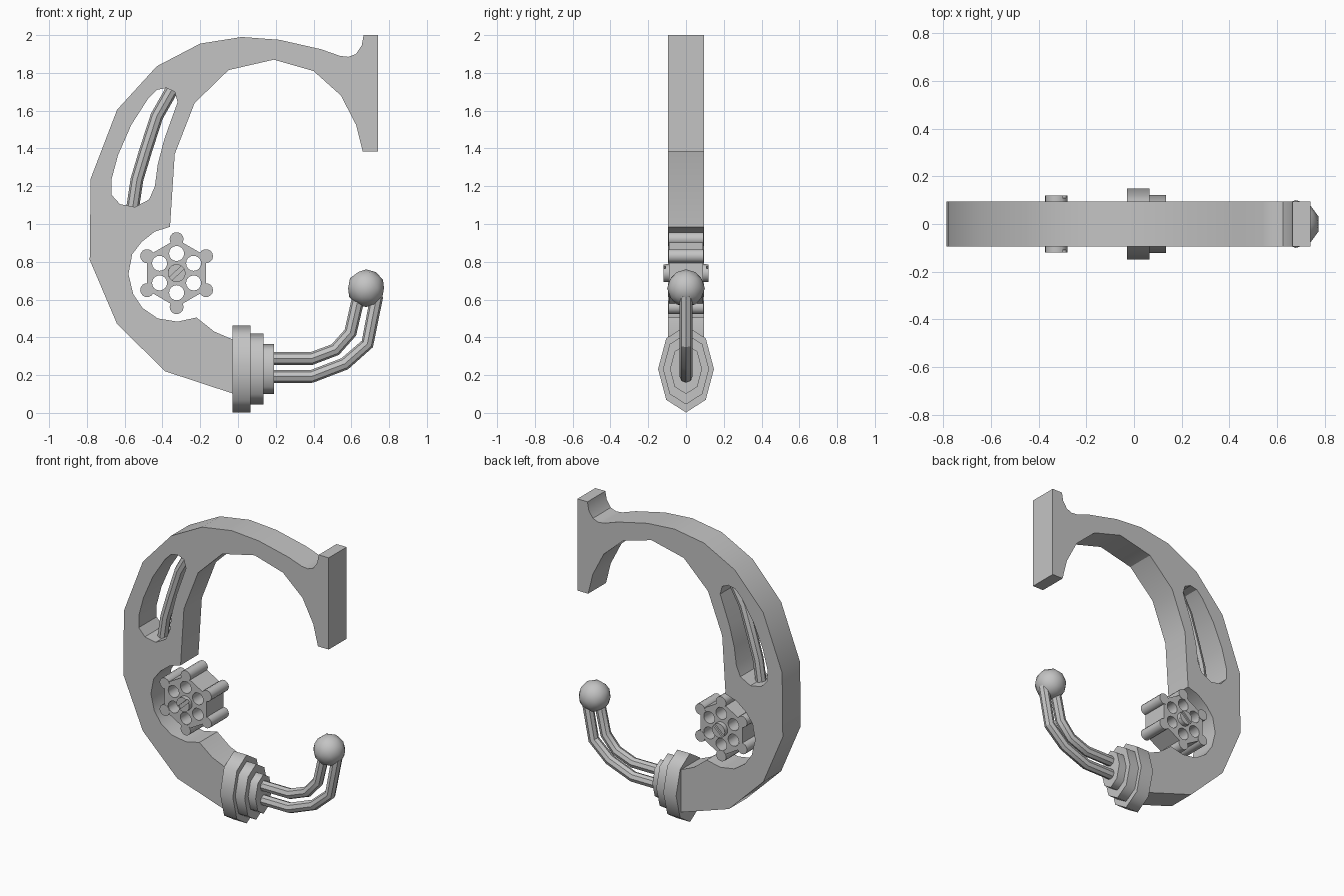
import bpy, bmesh
from math import pi, sin, cos, radians

if "Cube" in bpy.data.objects:
    bpy.data.objects.remove(bpy.data.objects["Cube"])

# One plain grey metal for everything
metal = bpy.data.materials.new("grey metal")
metal.use_nodes = True
GREY = (0.55, 0.55, 0.55, 1)
metal.diffuse_color = GREY
metal.node_tree.nodes["Principled BSDF"].inputs["Base Color"].default_value = GREY


def finish(ob, angle):
    """Give the part its material and shading."""
    ob.data.materials.clear()
    ob.data.materials.append(metal)
    bpy.ops.object.select_all(action='DESELECT')
    ob.select_set(True)
    bpy.context.view_layer.objects.active = ob
    bpy.ops.object.shade_smooth_by_angle(angle=radians(angle))
    return ob


def curve_part(name, splines, cyclic, setup, rotate=False, angle=30):
    """Turn poly splines into a mesh part."""
    cu = bpy.data.curves.new(name, 'CURVE')
    setup(cu)
    for pts in splines:
        sp = cu.splines.new('POLY')
        sp.points.add(len(pts) - 1)
        for p, (x, z) in zip(sp.points, pts):
            p.co = (x, z, 0, 1) if rotate else (x, 0, z, 1)
        sp.use_cyclic_u = cyclic
    ob = bpy.data.objects.new(name, cu)
    bpy.context.collection.objects.link(ob)
    bpy.ops.object.select_all(action='DESELECT')
    ob.select_set(True)
    bpy.context.view_layer.objects.active = ob
    if rotate:
        ob.rotation_euler.x = pi / 2
    bpy.ops.object.convert(target='MESH')
    ob = bpy.context.view_layer.objects.active
    bm = bmesh.new()
    bm.from_mesh(ob.data)
    bmesh.ops.remove_doubles(bm, verts=bm.verts, dist=0.0005)
    bmesh.ops.recalc_face_normals(bm, faces=bm.faces)
    bm.to_mesh(ob.data)
    bm.free()
    return finish(ob, angle)


def plate(name, splines, half_depth, angle=30):
    """Extrude an outline, with any holes, along y."""
    def setup(cu):
        cu.dimensions = '2D'
        cu.fill_mode = 'BOTH'
        cu.extrude = half_depth
    return curve_part(name, splines, True, setup, True, angle)


def tube(name, pts, radius=0.034):
    """Eight-sided rod along a path in the xz plane."""
    def setup(cu):
        cu.dimensions = '3D'
        cu.bevel_depth = radius
        cu.bevel_resolution = 2
        cu.use_fill_caps = True
    return curve_part(name, [pts], False, setup)


def ring(cx, cz, r, n, start=0.0, sweep=2 * pi):
    return [(cx + r * cos(start + sweep * i / n), cz + r * sin(start + sweep * i / n))
            for i in range(n)]


# Curved main frame with its slot
outline = [(.74, 2), (.74, 1.385), (.66, 1.385), (.625, 1.525), (.545, 1.68), (.4, 1.81),
           (.19, 1.87), (-.05, 1.815), (-.23, 1.64), (-.335, 1.37), (-.36, .985),
           (-.44, .96), (-.51, .905), (-.56, .84), (-.58, .735), (-.555, .63),
           (-.505, .555), (-.425, .5), (-.32, .483), (-.22, .505), (-.125, .43),
           (-.02, .385), (-.02, .1), (-.385, .22), (-.64, .47), (-.785, .81),
           (-.78, 1.24), (-.64, 1.605), (-.43, 1.835), (-.2, 1.955), (.02, 1.99),
           (.22, 1.975), (.44, 1.925), (.54, 1.89), (.585, 1.885), (.625, 1.9),
           (.655, 1.945), (.665, 2)]
slot = [(-.38, 1.72), (-.335, 1.7), (-.32, 1.645), (-.39, 1.45), (-.425, 1.315),
        (-.44, 1.2), (-.47, 1.13), (-.545, 1.09), (-.625, 1.105), (-.67, 1.155),
        (-.67, 1.235), (-.635, 1.365), (-.565, 1.525), (-.475, 1.665), (-.43, 1.71)]
plate("curved_frame", [outline, slot], 0.095)

# Rods: one inside the slot, two forming the hook arm
tube("slot_rod", [(-.56, 1.07), (-.535, 1.235), (-.49, 1.385), (-.43, 1.57), (-.345, 1.72)])
tube("upper_arm_rod", [(.17, .288), (.39, .288), (.515, .335), (.595, .425), (.64, .62)])
tube("lower_arm_rod", [(.17, .193), (.39, .193), (.565, .26), (.685, .365), (.735, .62)])

# Ball at the arm tip
bpy.ops.mesh.primitive_ico_sphere_add(subdivisions=2, radius=0.1, location=(.678, 0, .66))
ball = bpy.context.object
ball.name = "arm_ball"
finish(ball, 60)

# Stepped oval collars
for name, x0, x1, ry, rz in (("large_collar", -.03, .065, .148, .23),
                             ("middle_collar", .06, .135, .122, .187),
                             ("small_collar", .13, .19, .085, .132)):
    bpy.ops.mesh.primitive_cylinder_add(vertices=8, radius=1, depth=1,
                                        location=((x0 + x1) / 2, 0, .232))
    collar = bpy.context.object
    collar.name = name
    collar.rotation_euler.y = pi / 2
    collar.scale = (rz, ry, x1 - x0)
    finish(collar, 60)

# Hexagonal drum with six bores and a corner rod on each edge
CX, CZ = -.325, .74
corners = ring(CX, CZ, .18, 6, pi / 2)
bores = [ring(x, z, .04, 16) for x, z in ring(CX, CZ, .104, 6, pi / 2)]
plate("drum", [corners] + bores, 0.09)
for i, (x, z) in enumerate(corners):
    plate(f"drum_corner_rod_{i + 1}", [ring(x, z, .037, 14)], 0.092)

# Central pin with a diagonal screw groove at both ends
plate("drum_pin", [ring(CX, CZ, .047, 20)], 0.108)
for i in range(2):
    start = radians(43 + 13) + i * pi
    half = ring(CX, CZ, .047, 12, start, radians(154) * 12 / 11)
    plate(f"pin_head_half_{i + 1}", [half], 0.12)
